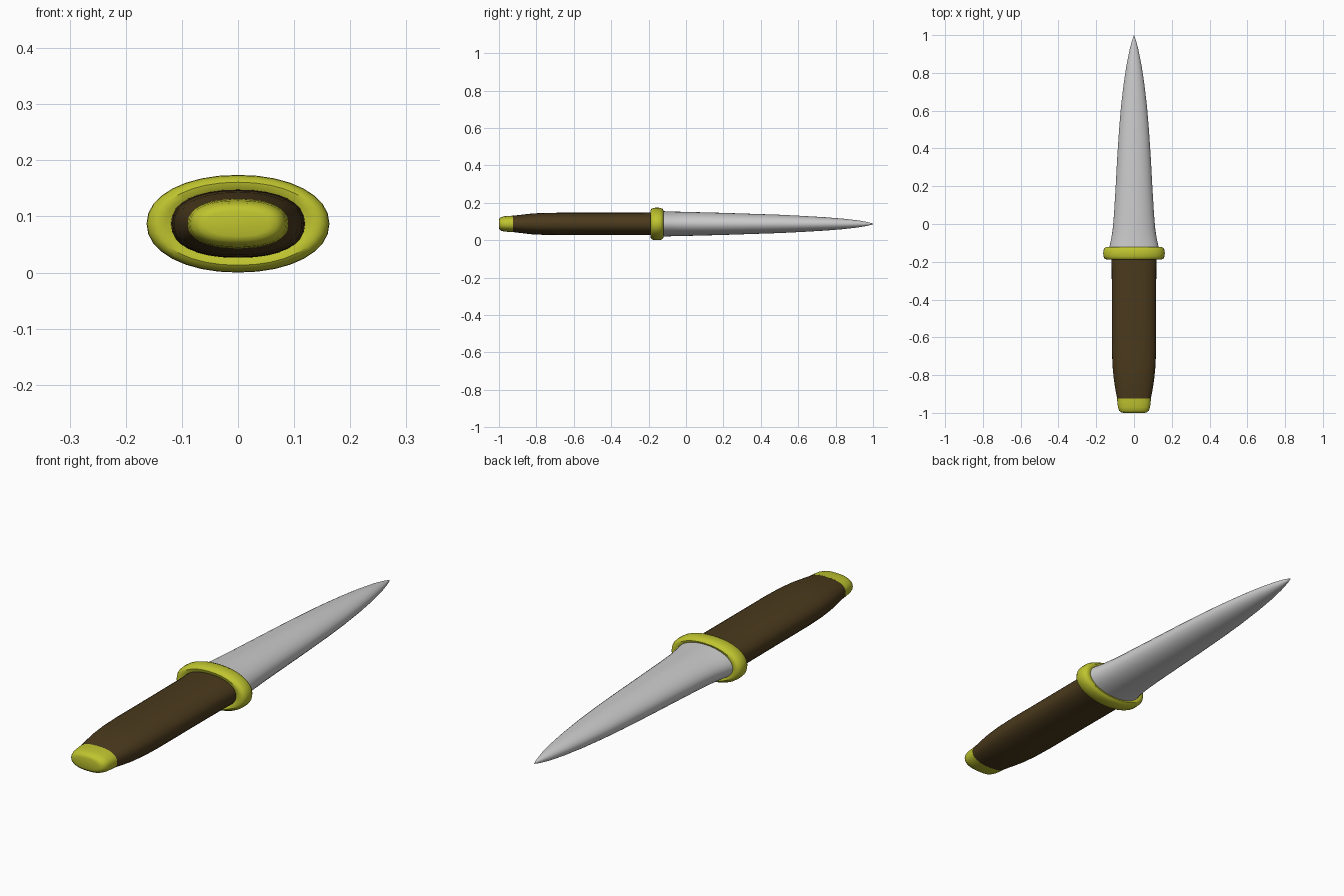
import bpy, bmesh, math

SEG = 32
ZC = 0.087


def material(name, rgb):
    m = bpy.data.materials.new(name)
    m.diffuse_color = (*rgb, 1)
    return m


def loft(name, stations, power=2.0, mat=None, loop=False):
    """Skin superellipse rings (y, half width, half height) along y."""
    bm = bmesh.new()
    rings = []
    for y, w, h in stations:
        ring = []
        for i in range(SEG):
            a = 2 * math.pi * i / SEG
            c, s = math.cos(a), math.sin(a)
            x = math.copysign(abs(c) ** (2 / power), c) * w
            z = math.copysign(abs(s) ** (2 / power), s) * h
            ring.append(bm.verts.new((x, y, ZC + z)))
        rings.append(ring)
    pairs = list(zip(rings, rings[1:]))
    if loop:
        pairs.append((rings[-1], rings[0]))
    for a, b in pairs:
        for i in range(SEG):
            j = (i + 1) % SEG
            bm.faces.new((a[i], a[j], b[j], b[i]))
    if not loop:
        bm.faces.new(rings[0])
        bm.faces.new(rings[-1])
    bmesh.ops.recalc_face_normals(bm, faces=bm.faces)
    me = bpy.data.meshes.new(name)
    bm.to_mesh(me)
    bm.free()
    ob = bpy.data.objects.new(name, me)
    bpy.context.collection.objects.link(ob)
    if mat:
        me.materials.append(mat)
    bpy.ops.object.select_all(action='DESELECT')
    ob.select_set(True)
    bpy.context.view_layer.objects.active = ob
    bpy.ops.object.shade_smooth_by_angle(angle=math.radians(40))
    return ob


brass = material("brass", (0.52, 0.55, 0.028))
wood = material("wood", (0.07, 0.042, 0.012))

# Blade: flared at the guard, tapering to a point
loft("blade", [
    (-0.150, 0.136, 0.070), (-0.120, 0.130, 0.068), (-0.080, 0.121, 0.066),
    (-0.030, 0.113, 0.065), (0.05, 0.106, 0.063), (0.20, 0.097, 0.059),
    (0.35, 0.089, 0.054), (0.50, 0.079, 0.049), (0.62, 0.069, 0.043),
    (0.74, 0.055, 0.036), (0.84, 0.040, 0.028), (0.92, 0.024, 0.019),
    (0.97, 0.011, 0.010), (1.0, 0.001, 0.002)], 2.0)

# Guard: rounded oval ring
loft("guard", [
    (-0.180, 0.112, 0.056), (-0.187, 0.130, 0.064), (-0.189, 0.144, 0.074),
    (-0.184, 0.155, 0.081), (-0.172, 0.162, 0.086), (-0.155, 0.163, 0.087),
    (-0.138, 0.162, 0.086), (-0.126, 0.155, 0.081), (-0.121, 0.144, 0.074),
    (-0.123, 0.130, 0.066), (-0.130, 0.118, 0.060)], 2.1, brass, loop=True)

# Grip: nearly straight, narrowing toward the pommel
loft("grip", [
    (-0.93, 0.088, 0.043), (-0.88, 0.098, 0.049), (-0.82, 0.107, 0.056),
    (-0.75, 0.114, 0.059), (-0.66, 0.117, 0.060), (-0.45, 0.117, 0.060),
    (-0.25, 0.118, 0.060), (-0.15, 0.120, 0.061)], 2.3, wood)

# Pommel cap: rounded end
loft("pommel", [
    (-1.0, 0.055, 0.022), (-0.997, 0.068, 0.030), (-0.988, 0.079, 0.037),
    (-0.970, 0.085, 0.041), (-0.945, 0.088, 0.043), (-0.925, 0.0895, 0.044)],
    2.4, brass)
